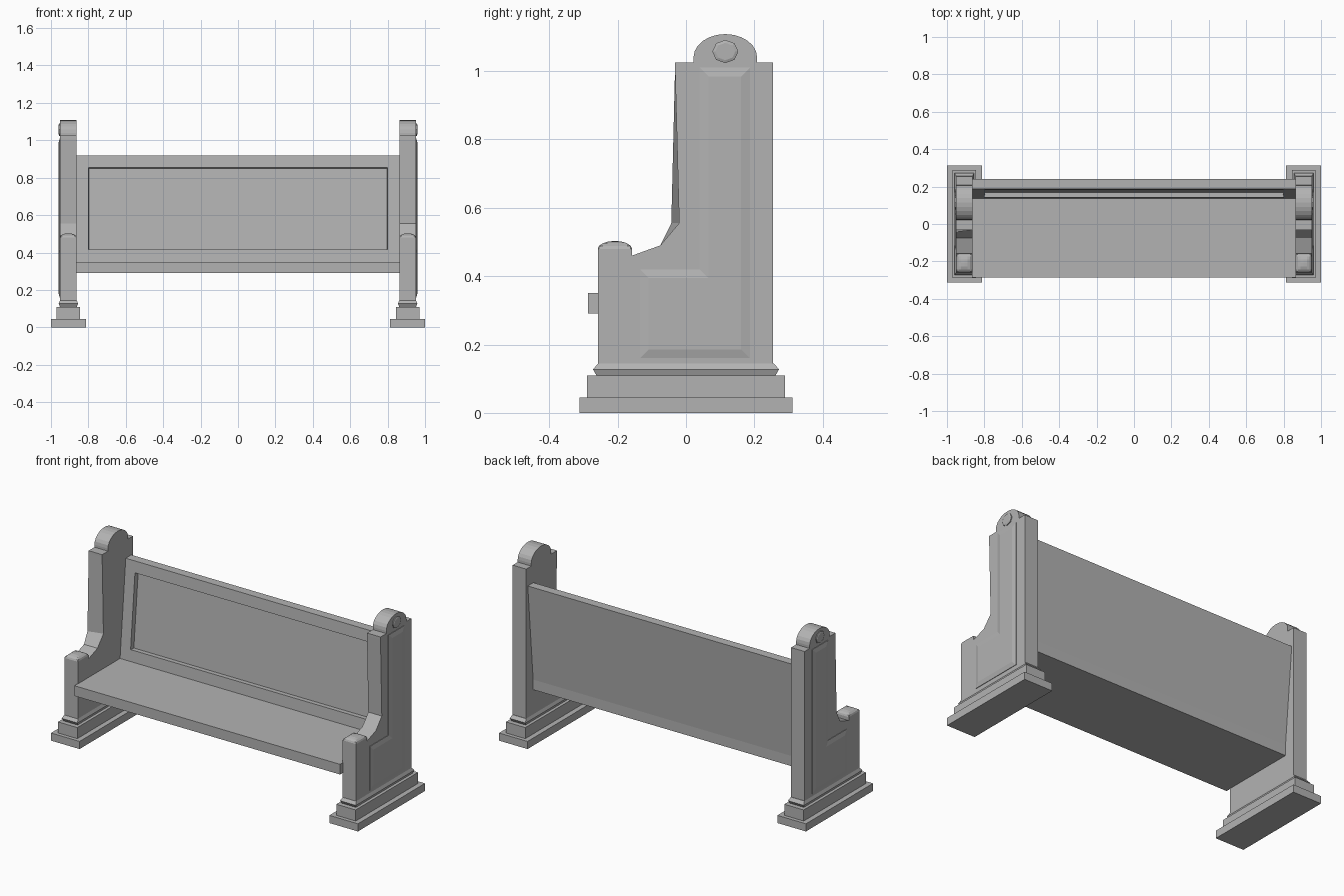
import bpy, bmesh, math

cube = bpy.data.objects.get("Cube")
if cube:
    bpy.data.objects.remove(cube, do_unlink=True)

grey = bpy.data.materials.new("stone grey")
grey.use_nodes = True
tone = (0.45, 0.45, 0.45, 1)
grey.diffuse_color = tone
grey.node_tree.nodes["Principled BSDF"].inputs["Base Color"].default_value = tone

CENTRE, HALF = 0.907, 0.044   # end panel: middle and half thickness in x


def finish(name, bm):
    bmesh.ops.recalc_face_normals(bm, faces=bm.faces)
    mesh = bpy.data.meshes.new(name)
    bm.to_mesh(mesh)
    bm.free()
    mesh.materials.append(grey)
    obj = bpy.data.objects.new(name, mesh)
    bpy.context.collection.objects.link(obj)
    return obj


def prism(pts, x0, x1):
    """Extrude a (y, z) outline along x; returns the mesh and the cap at x1."""
    bm = bmesh.new()
    a = [bm.verts.new((x0, y, z)) for y, z in pts]
    b = [bm.verts.new((x1, y, z)) for y, z in pts]
    bm.faces.new(a)
    cap = bm.faces.new(b)
    for i in range(len(pts)):
        j = (i + 1) % len(pts)
        bm.faces.new((a[i], a[j], b[j], b[i]))
    bmesh.ops.recalc_face_normals(bm, faces=bm.faces)
    return bm, cap


def inset(bm, face, width, depth):
    bmesh.ops.inset_region(bm, faces=[face], thickness=width, depth=depth,
                           use_even_offset=True)


def arc(cy, cz, ry, rz, n, start=0, end=math.pi):
    steps = [start + (end - start) * i / n for i in range(n + 1)]
    return [(cy + ry * math.cos(t), cz + rz * math.sin(t)) for t in steps]


# Seat and tilted backrest in one profile, with a recessed back panel
bench = [(-0.287, 0.29), (0.19, 0.29), (0.19, 0.35), (0.24, 0.92),
         (0.188, 0.92), (0.135, 0.35), (-0.287, 0.35)]
bm, _ = prism(bench, -0.866, 0.866)
front = min((f for f in bm.faces if f.calc_center_median().z > 0.6
             and abs(f.normal.x) < 0.5), key=lambda f: f.normal.y)
inset(bm, front, 0.067, 0)
inset(bm, front, 0.002, -0.028)
finish("seat_and_back", bm)


def plinth(name, side):
    """Two base steps and a small moulding, stacked as rings."""
    rings = [(0.093, 0.312, 0), (0.093, 0.312, 0.045), (0.063, 0.29, 0.045),
             (0.063, 0.29, 0.11), (0.045, 0.262, 0.11), (0.052, 0.272, 0.127),
             (HALF, 0.257, 0.145)]
    bm = bmesh.new()
    loops = [[bm.verts.new((side * CENTRE + sx * w, sy * d, z))
              for sx, sy in ((-1, -1), (1, -1), (1, 1), (-1, 1))]
             for w, d, z in rings]
    bm.faces.new(loops[0])
    bm.faces.new(loops[-1])
    for lo, hi in zip(loops, loops[1:]):
        for i in range(4):
            j = (i + 1) % 4
            bm.faces.new((lo[i], lo[j], hi[j], hi[i]))
    finish(name, bm)


def arm_cap(name, side, n=8):
    """Low vaulted cushion on top of the arm."""
    bm = bmesh.new()
    steps = [-math.cos(math.pi * i / n) for i in range(n + 1)]
    rise = [math.sin(math.pi * i / n) for i in range(n + 1)]
    grid = [[bm.verts.new((side * CENTRE + HALF * u, -0.208 + 0.05 * v,
                           0.48 + 0.023 * min(rise[i], rise[j])))
             for j, v in enumerate(steps)] for i, u in enumerate(steps)]
    for i in range(n):
        for j in range(n):
            bm.faces.new((grid[i][j], grid[i + 1][j],
                          grid[i + 1][j + 1], grid[i][j + 1]))
    finish(name, bm)


# Outlines of the end, its raised panel and its rosette
end_outline = ([(-0.258, 0.14), (0.255, 0.14), (0.255, 1.025), (0.208, 1.025)]
               + arc(0.115, 1.04, 0.093, 0.068, 12)
               + [(0.022, 1.025), (-0.032, 1.025), (-0.032, 1.01),
                  (-0.02, 0.555), (-0.075, 0.49), (-0.158, 0.46),
                  (-0.158, 0.48), (-0.258, 0.48)])
panel_outline = [(-0.135, 0.16), (0.187, 0.16), (0.187, 1.01),
                 (0.04, 1.01), (0.04, 0.42), (-0.135, 0.42)]
rosette_outline = arc(0.115, 1.057, 0.038, 0.034, 8, 0, 2 * math.pi)[:-1]

for label, side in (("left", 1), ("right", -1)):
    inner, outer = side * (CENTRE - HALF), side * (CENTRE + HALF)
    plinth(label + "_plinth", side)
    arm_cap(label + "_arm_cap", side)

    bm, _ = prism(end_outline, inner, outer)
    if side < 0:  # slight twist of the front edge
        for v in bm.verts:
            if abs(v.co.z - 0.555) < 0.001 and abs(v.co.x - outer) < 0.001:
                v.co.y = -0.043
    finish(label + "_end", bm)

    bm, cap = prism(panel_outline, outer - side * 0.01, outer + side * 0.003)
    inset(bm, cap, 0.026, 0.006)
    finish(label + "_end_panel", bm)

    bm, cap = prism(rosette_outline, outer - side * 0.01, outer + side * 0.005)
    inset(bm, cap, 0.008, 0.003)
    finish(label + "_rosette", bm)
